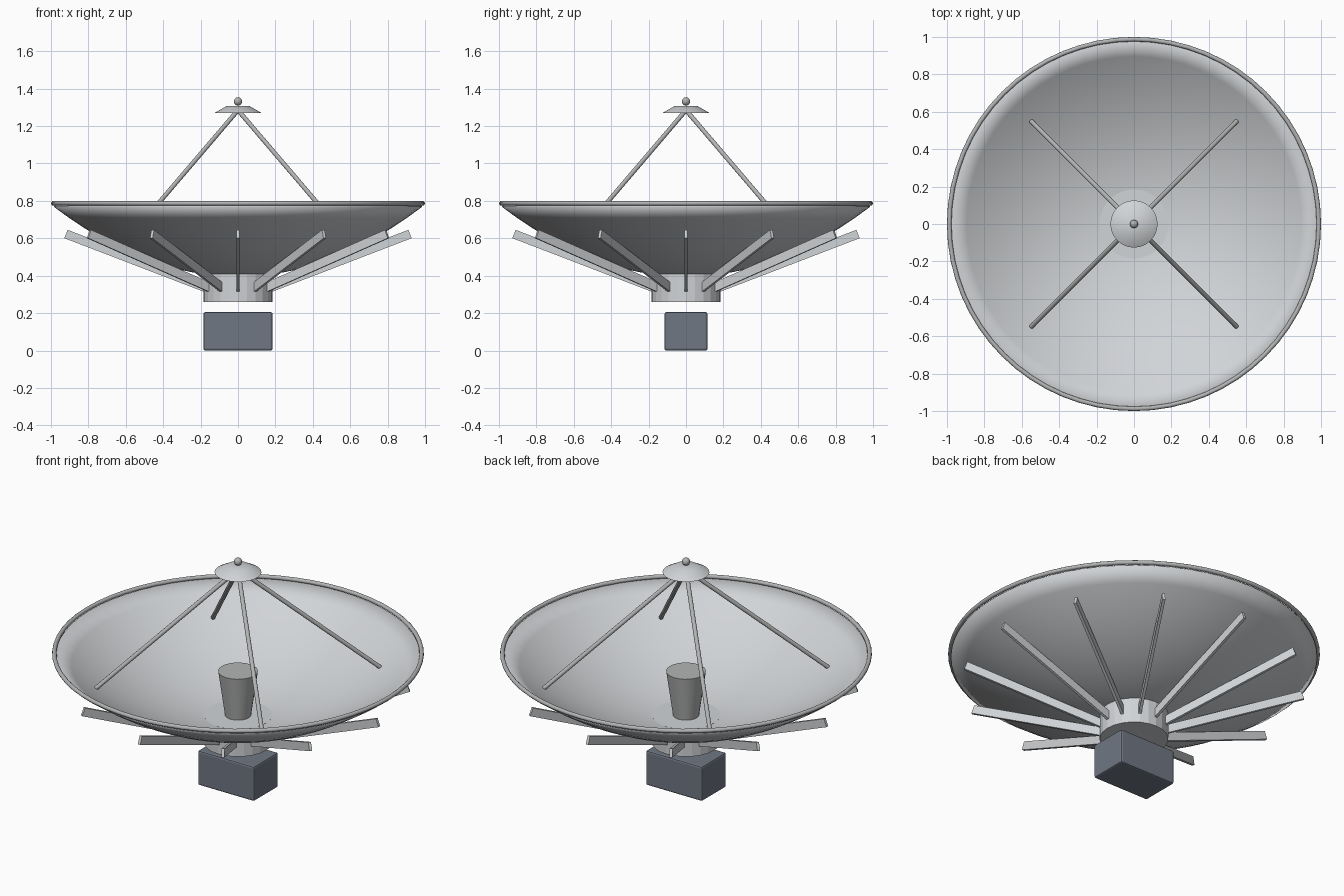
import bpy, bmesh
from math import sin, cos, pi, radians
from mathutils import Vector, Matrix

cube = bpy.data.objects.get("Cube")
if cube:
    bpy.data.objects.remove(cube, do_unlink=True)


def material(name, rgb):
    m = bpy.data.materials.new(name)
    m.use_nodes = True
    m.diffuse_color = (*rgb, 1)
    m.node_tree.nodes["Principled BSDF"].inputs["Base Color"].default_value = (*rgb, 1)
    return m


PAINT = material("pale grey paint", (0.64, 0.66, 0.68))
STEEL = material("mid grey steel", (0.45, 0.455, 0.46))
CASE = material("slate blue casing", (0.16, 0.185, 0.23))


def finish(name, bm, mat, smooth=None):
    bmesh.ops.recalc_face_normals(bm, faces=bm.faces)
    me = bpy.data.meshes.new(name)
    bm.to_mesh(me)
    bm.free()
    me.materials.append(mat)
    ob = bpy.data.objects.new(name, me)
    bpy.context.scene.collection.objects.link(ob)
    if smooth:
        bpy.ops.object.select_all(action='DESELECT')
        ob.select_set(True)
        bpy.context.view_layer.objects.active = ob
        bpy.ops.object.shade_smooth_by_angle(angle=radians(smooth))
    return ob


def lathe(name, profile, mat, steps=64, smooth=None, closed=False):
    """Spin a (radius, height) profile around the z axis."""
    bm = bmesh.new()
    vs = [bm.verts.new((r, 0, z)) for r, z in profile]
    edges = [bm.edges.new(p) for p in zip(vs, vs[1:])]
    if closed:
        edges.append(bm.edges.new((vs[-1], vs[0])))
    bmesh.ops.spin(bm, geom=vs + edges, cent=(0, 0, 0), axis=(0, 0, 1),
                   angle=2 * pi, steps=steps)
    bmesh.ops.remove_doubles(bm, verts=bm.verts, dist=1e-4)
    return finish(name, bm, mat, smooth)


def box(name, size, matrix, mat, bevel=0):
    bm = bmesh.new()
    bmesh.ops.create_cube(bm, size=1)
    bmesh.ops.scale(bm, vec=size, verts=bm.verts)
    if bevel:
        bmesh.ops.bevel(bm, geom=bm.edges[:], offset=bevel, segments=2,
                        profile=0.5, affect='EDGES')
    bmesh.ops.transform(bm, matrix=matrix, verts=bm.verts)
    return finish(name, bm, mat)


def rod(name, a, b, radius, mat):
    a, b = Vector(a), Vector(b)
    d = b - a
    bm = bmesh.new()
    bmesh.ops.create_cone(bm, cap_ends=True, segments=12, radius1=radius,
                          radius2=radius, depth=d.length)
    turn = d.to_track_quat('Z', 'Y').to_matrix().to_4x4()
    bmesh.ops.transform(bm, matrix=Matrix.Translation((a + b) / 2) @ turn, verts=bm.verts)
    return finish(name, bm, mat, 40)


# Parabolic dish: outer skin, then the inner skin offset along its normal
RISE, THICK = 0.385, 0.014
outer, inner = [], []
for i in range(13):
    r = 0.985 * i / 12
    z = 0.395 + RISE * r * r
    normal = Vector((-2 * RISE * r, 1)).normalized() * THICK
    outer.append((r, z))
    inner.append((r + normal.x, z + normal.y))
lathe("dish", inner + outer[::-1], PAINT, 64, 180)

# Rolled rim
ring = [(0.988 + 0.012 * cos(k * pi / 5), 0.787 + 0.012 * sin(k * pi / 5)) for k in range(10)]
lathe("rim", ring, STEEL, 64, 50, closed=True)

# Hub passing through the bottom of the dish
lathe("hub", [(0, 0.26), (0.185, 0.26), (0.185, 0.423), (0, 0.423)], PAINT, 24)

# Feed horn in the middle of the dish
lathe("feed_horn", [(0, 0.42), (0.07, 0.42), (0.107, 0.683), (0, 0.683)], STEEL, 24, 30)

# Secondary reflector with a ball on top
lathe("secondary_reflector", [(0, 1.27), (0.126, 1.27), (0.06, 1.308), (0, 1.308)],
      PAINT, 32, 40)
bm = bmesh.new()
bmesh.ops.create_uvsphere(bm, u_segments=16, v_segments=10, radius=0.022)
bmesh.ops.translate(bm, vec=(0, 0, 1.332), verts=bm.verts)
finish("tip_ball", bm, STEEL, 60)

# Four struts carrying the secondary reflector
for i in range(4):
    a = pi / 4 + i * pi / 2
    rod(f"strut_{i + 1}", (0.777 * cos(a), 0.777 * sin(a), 0.642), (0, 0, 1.285), 0.012, STEEL)

# Twelve support ribs fanning out from the hub
for i in range(12):
    m = (Matrix.Rotation(i * pi / 6, 4, 'Z')
         @ Matrix.Translation((0.537, 0, 0.476))
         @ Matrix.Rotation(radians(-21), 4, 'Y'))
    box(f"rib_{i + 1}", (0.82, 0.016, 0.048), m, PAINT)

# Equipment case at the bottom
box("equipment_case", (0.37, 0.23, 0.205), Matrix.Translation((0, 0, 0.1025)), CASE, 0.01)
